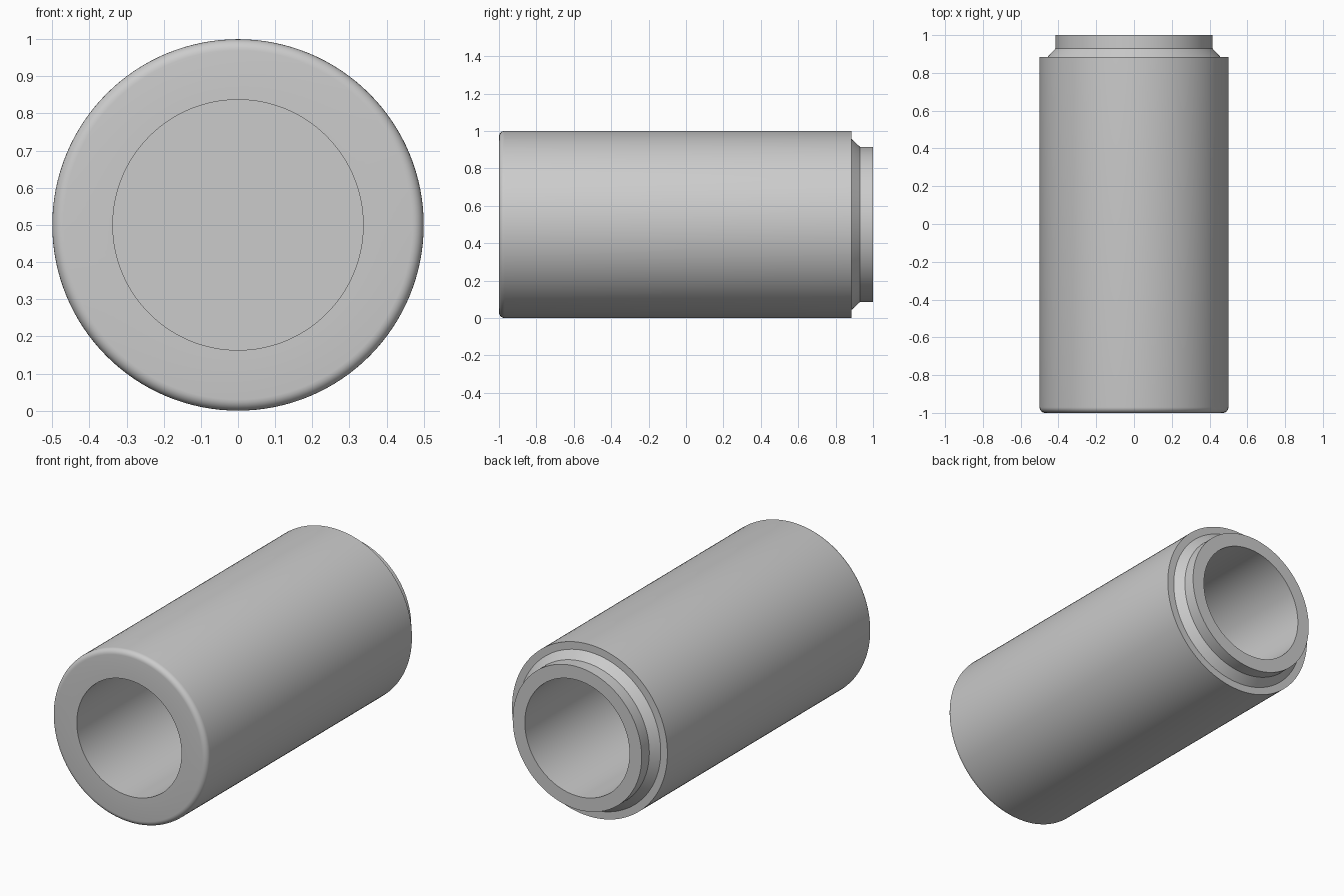
import bpy, bmesh, math
from mathutils import Matrix

if "Cube" in bpy.data.objects:
    bpy.data.objects.remove(bpy.data.objects["Cube"])

SEGMENTS = 128
R, FILLET, BORE, WEB = 0.5, 0.03, 0.337, 0.1

# Half profile as (radius, y): web, front bore, rounded front lip, body, stepped rear spigot, rear bore
lip = [(R - FILLET + FILLET * math.sin(a), -1 + FILLET - FILLET * math.cos(a))
       for a in (math.radians(15 * i) for i in range(7))]
profile = ([(0, -WEB), (BORE, -WEB), (BORE, -1)] + lip +
           [(R, 0.885), (0.457, 0.885), (0.415, 0.93), (0.415, 1.0),
            (BORE, 1.0), (BORE, WEB), (0, WEB)])

# Lathe the profile about the y axis
bm = bmesh.new()
verts = [bm.verts.new((r, y, 0)) for r, y in profile]
edges = [bm.edges.new(pair) for pair in zip(verts, verts[1:])]
bmesh.ops.spin(bm, geom=verts + edges, cent=(0, 0, 0), axis=(0, 1, 0),
               angle=math.tau, steps=SEGMENTS, use_merge=False)
bmesh.ops.remove_doubles(bm, verts=bm.verts, dist=1e-5)
bmesh.ops.dissolve_degenerate(bm, edges=bm.edges, dist=1e-6)
bmesh.ops.recalc_face_normals(bm, faces=bm.faces)
bmesh.ops.transform(bm, matrix=Matrix.Translation((0, 0, R)), verts=bm.verts)

mesh = bpy.data.meshes.new("sleeve")
bm.to_mesh(mesh)
bm.free()

# Plain grey metal
grey = bpy.data.materials.new("grey metal")
grey.diffuse_color = (0.6, 0.6, 0.6, 1)
grey.use_nodes = True
grey.node_tree.nodes["Principled BSDF"].inputs["Base Color"].default_value = grey.diffuse_color
mesh.materials.append(grey)

sleeve = bpy.data.objects.new("sleeve", mesh)
bpy.context.collection.objects.link(sleeve)
bpy.context.view_layer.objects.active = sleeve
sleeve.select_set(True)
bpy.ops.object.shade_smooth_by_angle(angle=math.radians(30))
